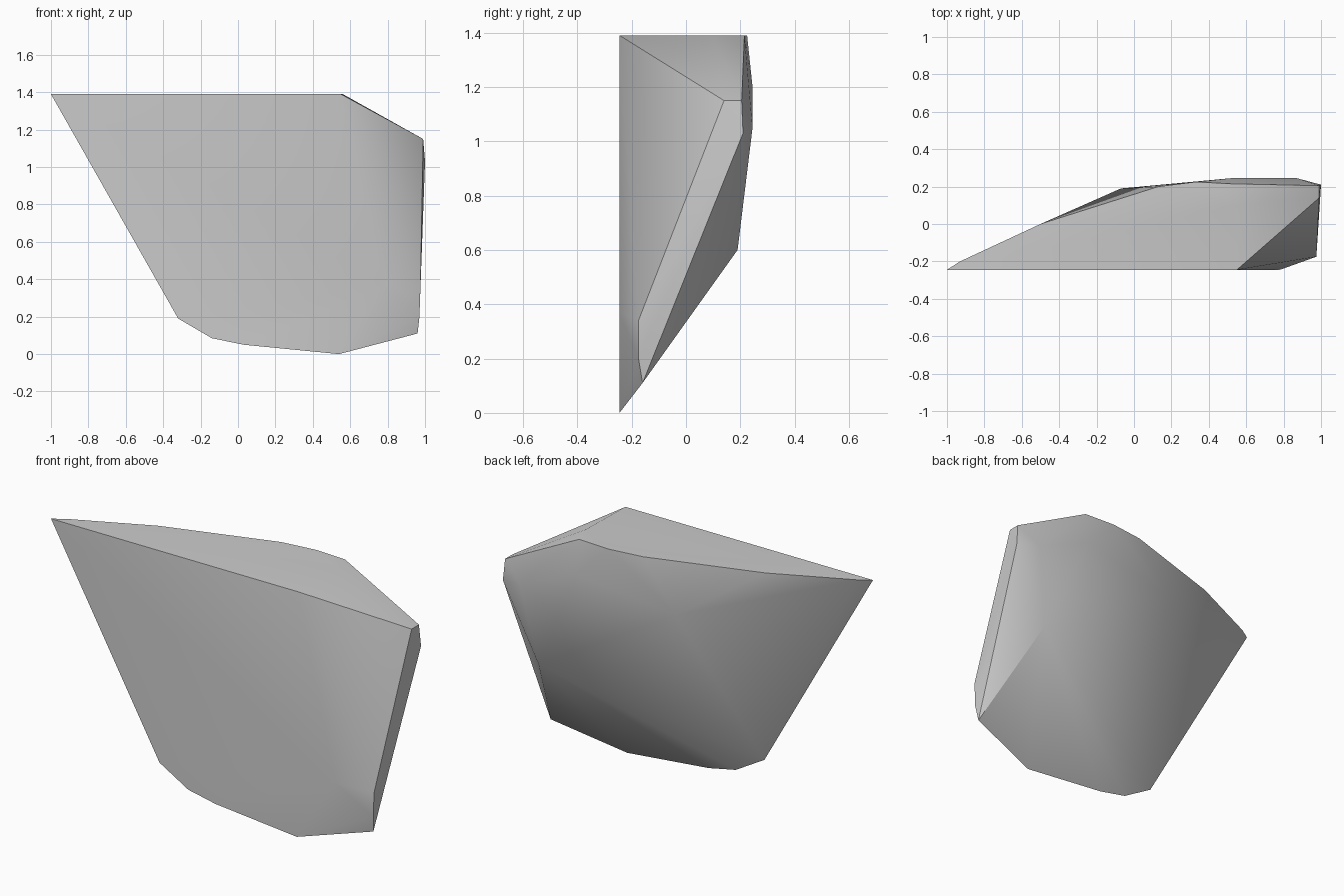
import bpy
import bmesh
import math

cube = bpy.data.objects.get("Cube")
if cube:
    bpy.data.objects.remove(cube, do_unlink=True)

TOP = 1.39      # height of the flat cap
FRONT = -0.245  # depth of the flat front face

# Outline of the flat cap behind its front edge (x, y)
cap = [(-0.93, -0.2), (-0.5, 0.0), (0.13, 0.2), (0.33, 0.225), (0.52, 0.215), (0.56, 0.1)]
# Outline of the flat front face (x, z)
front = [(-1, TOP), (0.55, TOP), (0.78, 0.37), (0.54, 0), (0.03, 0.05), (-0.14, 0.085), (-0.32, 0.19)]
# Corners of the narrow right-hand face
side = [(0.99, 0.14, 1.15), (0.99, 0.205, 1.15), (1.0, 0.21, 1.03),
        (0.975, -0.175, 0.34), (0.97, -0.175, 0.2), (0.96, -0.16, 0.11)]
# Bulges of the rough back
back = [(-0.07, 0.19, 1.11), (0.52, 0.245, 1.2), (0.87, 0.245, 1.05), (0.79, 0.19, 0.6)]

corners = [(x, y, TOP) for x, y in cap] + [(x, FRONT, z) for x, z in front] + side + back

# Wrap the corners into one solid shard
bm = bmesh.new()
for co in corners:
    bm.verts.new(co)
bmesh.ops.convex_hull(bm, input=bm.verts[:])
bmesh.ops.recalc_face_normals(bm, faces=bm.faces[:])
mesh = bpy.data.meshes.new("rock_shard")
bm.to_mesh(mesh)
bm.free()
rock = bpy.data.objects.new("rock_shard", mesh)
bpy.context.collection.objects.link(rock)

# Stone colour
stone = bpy.data.materials.new("grey_stone")
stone.use_nodes = True
colour = (0.6, 0.6, 0.6, 1)
stone.diffuse_color = colour
stone.node_tree.nodes["Principled BSDF"].inputs["Base Color"].default_value = colour
mesh.materials.append(stone)

# Soft facets with crisp main edges
bpy.ops.object.select_all(action="DESELECT")
rock.select_set(True)
bpy.context.view_layer.objects.active = rock
bpy.ops.object.shade_smooth_by_angle(angle=math.radians(30))
